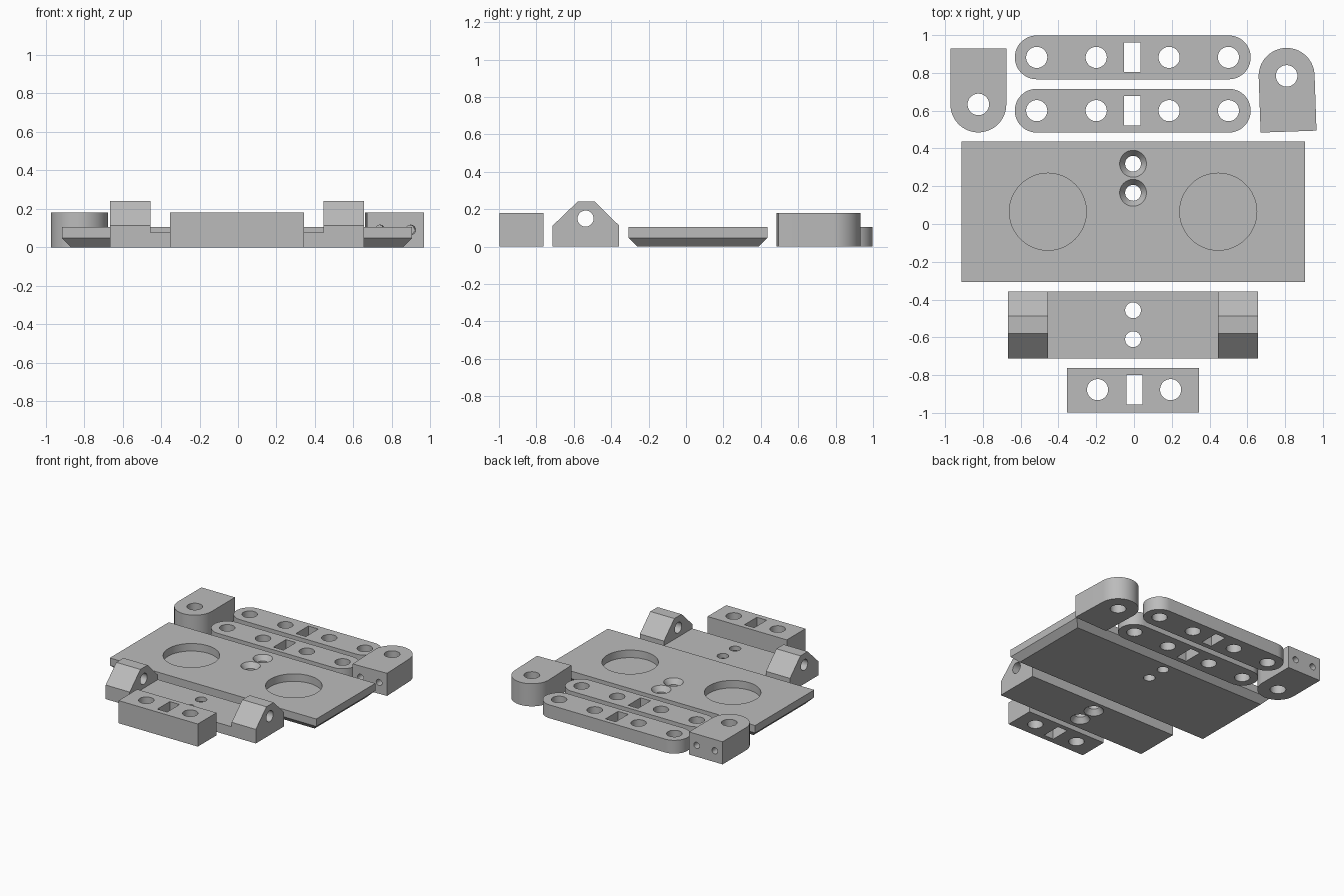
import bpy, bmesh, math
from mathutils import Matrix, Vector

if "Cube" in bpy.data.objects:
    bpy.data.objects.remove(bpy.data.objects["Cube"])

GREY = bpy.data.materials.new("light grey")
GREY.diffuse_color = (0.5, 0.5, 0.5, 1)
GREY.use_nodes = True
GREY.node_tree.nodes["Principled BSDF"].inputs["Base Color"].default_value = GREY.diffuse_color
SEG = 48


def loft(bm, rings):
    """Closed solid through a stack of equal-length point rings."""
    vs = [[bm.verts.new(p) for p in r] for r in rings]
    n = len(vs[0])
    bm.faces.new(vs[0][::-1])
    bm.faces.new(vs[-1])
    for a, b in zip(vs, vs[1:]):
        for i in range(n):
            j = (i + 1) % n
            bm.faces.new((a[i], a[j], b[j], b[i]))


def prism(bm, outline, z0, z1):
    loft(bm, [[(x, y, z) for x, y in outline] for z in (z0, z1)])


def rect(x0, x1, y0, y1):
    return [(x0, y0), (x1, y0), (x1, y1), (x0, y1)]


def arc(cx, cy, r, a0, a1, n=24):
    return [(cx + r * math.cos(math.radians(a0 + (a1 - a0) * i / n)),
             cy + r * math.sin(math.radians(a0 + (a1 - a0) * i / n))) for i in range(n + 1)]


def turned(bm, profile, pos=(0, 0, 0), axis=(0, 0, 1)):
    """Solid of revolution from (radius, distance) pairs along an axis."""
    rot = Vector((0, 0, 1)).rotation_difference(Vector(axis)).to_matrix()
    loft(bm, [[Vector(pos) + rot @ Vector((r * math.cos(2 * math.pi * i / SEG),
                                           r * math.sin(2 * math.pi * i / SEG), d))
               for i in range(SEG)] for r, d in profile])


def make(name, build):
    bm = bmesh.new()
    build(bm)
    bmesh.ops.recalc_face_normals(bm, faces=bm.faces)
    me = bpy.data.meshes.new(name)
    bm.to_mesh(me)
    bm.free()
    me.materials.append(GREY)
    ob = bpy.data.objects.new(name, me)
    bpy.context.collection.objects.link(ob)
    return ob


def part(name, body, *cuts):
    """Body solid minus each set of cutter solids, smooth in the round areas."""
    ob = make(name, body)
    for cut in cuts:
        cutter = make("cutter", cut)
        cutter.hide_render = True
        mod = ob.modifiers.new("cut", 'BOOLEAN')
        mod.operation, mod.solver, mod.object = 'DIFFERENCE', 'EXACT', cutter
        bpy.context.view_layer.objects.active = ob
        bpy.ops.object.modifier_apply(modifier=mod.name)
        bpy.data.objects.remove(cutter)
    bpy.ops.object.select_all(action='DESELECT')
    ob.select_set(True)
    bpy.context.view_layer.objects.active = ob
    bpy.ops.object.shade_smooth_by_angle(angle=math.radians(25))
    return ob


# Base plate: lower edge chamfered, two round pockets, two countersunk screw holes
def plate_body(bm):
    x0, x1, y0, y1, c = -0.914, 0.904, -0.307, 0.436, 0.047
    loft(bm, [[(x, y, z) for x, y in rect(x0 + i, x1 - i, y0 + i, y1 - i)]
              for i, z in ((c, 0), (0, c), (0, 0.106))])


def plate_cuts(bm):
    for x in (-0.456, 0.446):
        turned(bm, [(0.204, 0.046), (0.204, 0.2)], (x, 0.065, 0))
    for y in (0.319, 0.165):
        turned(bm, [(0.042, -0.1), (0.042, 0.066), (0.071, 0.106), (0.071, 0.2)], (-0.005, y, 0))


part("base_plate", plate_body, plate_cuts)


# Hinge bracket: gabled ears joined by a thin web, countersunk from below
def bracket_body(bm):
    ear = [(-0.713, 0), (-0.357, 0), (-0.357, 0.112), (-0.488, 0.241),
           (-0.579, 0.241), (-0.713, 0.112)]
    loft(bm, [[(x, y, z) for y, z in ear] for x in (-0.666, 0.656)])


def bracket_gap(bm):
    prism(bm, rect(-0.454, 0.444, -1, 0), 0.076, 0.5)


def bracket_holes(bm):
    turned(bm, [(0.043, -1), (0.043, 1)], (0, -0.537, 0.15), (1, 0, 0))
    for y in (-0.457, -0.61):
        turned(bm, [(0.071, -0.1), (0.071, 0), (0.042, 0.04), (0.042, 0.1)], (-0.005, y, 0))


part("hinge_bracket", bracket_body, bracket_gap, bracket_holes)


# Row of pin holes with a rectangular slot in the middle
def row_cuts(xs, slot, cy):
    def build(bm):
        for x in xs:
            turned(bm, [(0.056, -0.2), (0.056, 0.4)], (x, cy, 0))
        prism(bm, rect(*slot, cy - 0.078, cy + 0.078), -0.2, 0.4)
    return build


# Spacer block
part("spacer_block",
     lambda bm: prism(bm, rect(-0.354, 0.344, -0.997, -0.762), 0, 0.18),
     row_cuts((-0.193, 0.194), (-0.041, 0.045), -0.877))

# Two round-ended link arms
for name, cy in (("rear_link_arm", 0.882), ("front_link_arm", 0.6)):
    outline = arc(0.502, cy, 0.116, -90, 90) + arc(-0.515, cy, 0.116, 90, 270)
    part(name, lambda bm: prism(bm, outline, 0, 0.106),
         row_cuts((-0.515, -0.2, 0.186, 0.5), (-0.053, 0.035), cy))


# End lugs: round nose with pin hole, two blind screw holes in the flat end
def lug_body(bm):
    prism(bm, arc(0, 0, 0.148, 0, 180, 32) + [(-0.148, -0.295), (0.148, -0.295)], 0, 0.18)


def lug_cuts(bm):
    turned(bm, [(0.057, -0.2), (0.057, 0.4)])
    for x in (-0.08, 0.08):
        turned(bm, [(0.025, -0.1), (0.025, 0.15)], (x, -0.295, 0.09), (0, 1, 0))


for name, x, y, turn in (("left_lug", -0.824, 0.633, 180), ("right_lug", 0.808, 0.784, 2)):
    lug = part(name, lug_body, lug_cuts)
    lug.data.transform(Matrix.Translation((x, y, 0)) @ Matrix.Rotation(math.radians(turn), 4, 'Z'))
